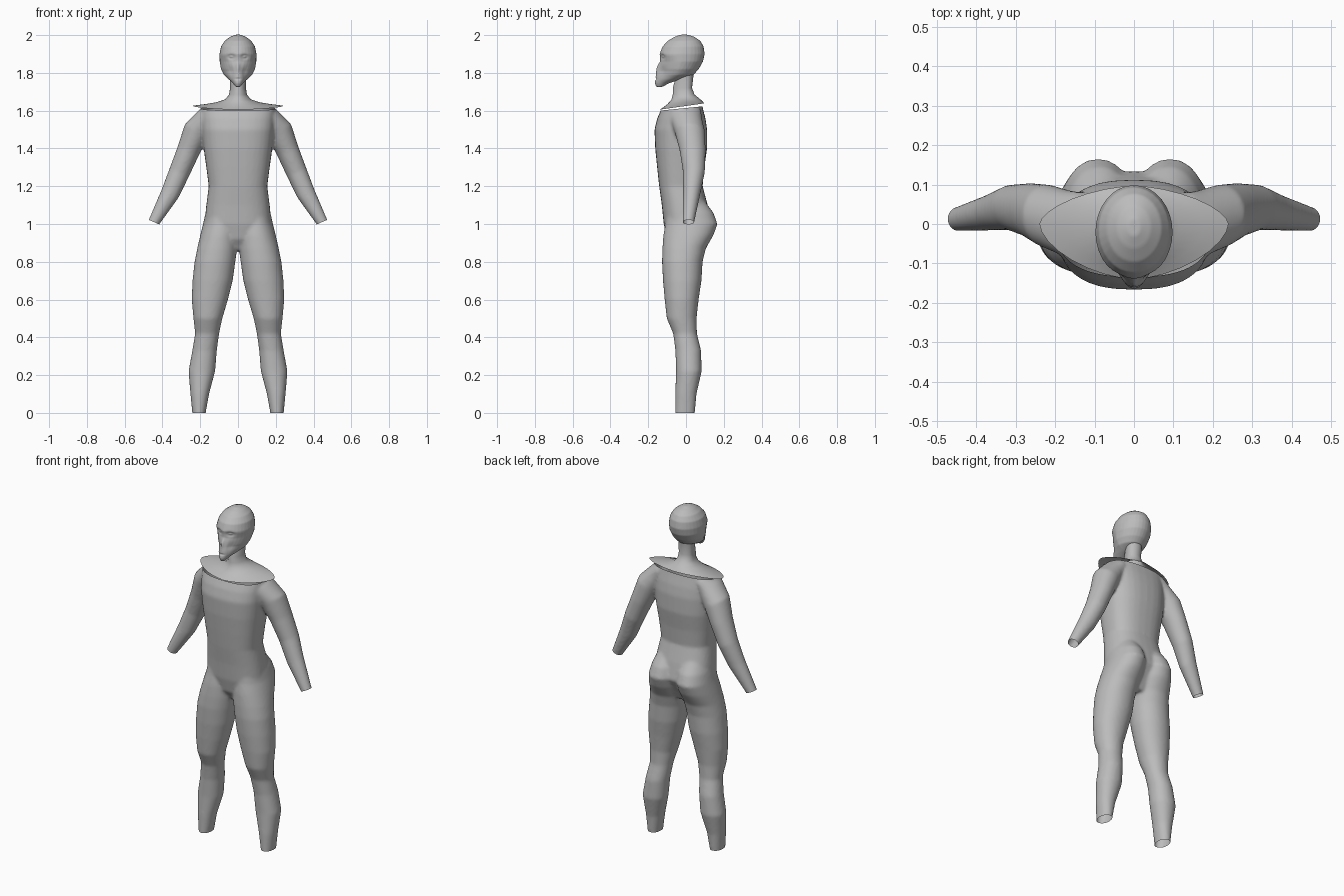
import bpy, bmesh, math
from mathutils import Vector

if "Cube" in bpy.data.objects:
    bpy.data.objects.remove(bpy.data.objects["Cube"])

SEG = 32
grey = bpy.data.materials.new("plain grey")
grey.diffuse_color = (0.5, 0.5, 0.5, 1)
grey.use_nodes = True
grey.node_tree.nodes["Principled BSDF"].inputs["Base Color"].default_value = grey.diffuse_color


def spow(v, e):
    return math.copysign(abs(v) ** e, v)


def flat_ring(z, cx, rx, yf, yb, y0=None, p=2.0, tilt=0.0):
    """Horizontal superellipse section with separate front and back depth."""
    y0 = (yf + yb) / 2 if y0 is None else y0
    pts = []
    for i in range(SEG):
        a = 2 * math.pi * i / SEG
        s = spow(math.sin(a), 2 / p)
        y = y0 + s * ((yb - y0) if s > 0 else (y0 - yf))
        pts.append(Vector((cx + rx * spow(math.cos(a), 2 / p), y, z + tilt * y)))
    return pts


def tube_rings(path):
    """Sections square to a path of (centre, radius across, radius in y)."""
    out = []
    for i, (c, ra, ry) in enumerate(path):
        d = Vector(path[min(i + 1, len(path) - 1)][0]) - Vector(path[max(i - 1, 0)][0])
        v = d.cross(Vector((0, 1, 0))).normalized()
        out.append([Vector(c) + v * ra * math.cos(2 * math.pi * k / SEG)
                    + Vector((0, ry * math.sin(2 * math.pi * k / SEG), 0))
                    for k in range(SEG)])
    return out


def loft(bm, rings, caps=True):
    vs = [[bm.verts.new(p) for p in r] for r in rings]
    faces = []
    for a, b in zip(vs, vs[1:]):
        for i in range(SEG):
            j = (i + 1) % SEG
            faces.append(bm.faces.new((a[i], a[j], b[j], b[i])))
    if caps:
        faces += [bm.faces.new(vs[0][::-1]), bm.faces.new(vs[-1])]
    bmesh.ops.recalc_face_normals(bm, faces=faces)


def make_object(name, bm):
    me = bpy.data.meshes.new(name)
    bm.to_mesh(me)
    bm.free()
    ob = bpy.data.objects.new(name, me)
    bpy.context.collection.objects.link(ob)
    me.materials.append(grey)
    return ob


def activate(ob):
    bpy.ops.object.select_all(action='DESELECT')
    ob.select_set(True)
    bpy.context.view_layer.objects.active = ob


def fuse(ob, voxel, smooth):
    """Melt overlapping closed volumes into one skin."""
    activate(ob)
    m = ob.modifiers.new("fuse", 'REMESH')
    m.mode = 'VOXEL'
    m.voxel_size = voxel
    s = ob.modifiers.new("soften", 'SMOOTH')
    s.factor = 0.5
    s.iterations = smooth
    for n in ("fuse", "soften"):
        bpy.ops.object.modifier_apply(modifier=n)


def finish(ob):
    activate(ob)
    bpy.ops.object.shade_smooth_by_angle(angle=math.radians(60))


# body: torso, legs and arms
bm = bmesh.new()
torso = [(.86, .05, -.06, .06), (.92, .12, -.10, .09), (1.0, .178, -.118, .135),
         (1.1, .168, -.128, .115), (1.2, .155, -.142, .088), (1.3, .168, -.153, .097),
         (1.4, .182, -.163, .112), (1.5, .192, -.167, .112), (1.56, .195, -.152, .103),
         (1.61, .197, -.13, .09), (1.66, .18, -.11, .08)]
loft(bm, [flat_ring(z, 0, rx, f, b, p=2.5) for z, rx, f, b in torso])
# legs: height, inner x, outer x, front y, back y
leg = [(1.12, .01, .15, -.09, .10), (1.06, .0, .172, -.105, .145), (1.0, -.003, .185, -.11, .167),
       (.94, -.003, .2, -.12, .145), (.87, .004, .216, -.125, .105), (.8, .014, .23, -.127, .088),
       (.7, .028, .241, -.122, .082), (.6, .053, .245, -.113, .067), (.5, .083, .236, -.102, .056),
       (.42, .1, .227, -.068, .058), (.33, .112, .242, -.056, .08), (.22, .121, .262, -.053, .083),
       (.1, .153, .252, -.057, .056), (0, .171, .242, -.057, .047), (-.05, .173, .24, -.057, .045)]
arm = [((.13, 0, 1.6), .05, .08), ((.165, .0, 1.555), .064, .085), ((.22, .02, 1.49), .072, .08),
       ((.262, .035, 1.39), .061, .069), ((.31, .042, 1.275), .056, .058),
       ((.36, .03, 1.16), .05, .046), ((.445, .013, 1.01), .031, .031), ((.475, .008, .95), .027, .028)]
for s in (1, -1):
    loft(bm, [flat_ring(z, s * (i + o) / 2, (o - i) / 2, f, b, p=2.1) for z, i, o, f, b in leg])
    loft(bm, tube_rings([((s * c[0], c[1], c[2]), ra, ry) for c, ra, ry in arm]))
body = make_object("body", bm)
fuse(body, 0.008, 8)

# open the neck, ankles and wrists with straight cuts
bm = bmesh.new()
bm.from_mesh(body.data)


def cut(co, no, keep):
    fs = [f for f in bm.faces if keep(f.calc_center_median())]
    geom = set(fs)
    for f in fs:
        geom.update(f.verts)
        geom.update(f.edges)
    bmesh.ops.bisect_plane(bm, geom=list(geom), plane_co=co, plane_no=no, clear_outer=True)


cut((0, 0, 0), (0, 0, -1), lambda c: c.z < 0.1)
cut((0, 0, 1.614), (0, -.1, 1), lambda c: c.z > 1.5)
for s in (1, -1):
    cut((s * .445, 0, 1.01), (s * .4, 0, -.92), lambda c: c.x * s > 0.38 and c.z < 1.15)
bm.to_mesh(body.data)
bm.free()
finish(body)

# neck flaring into a thin wide collar
bm = bmesh.new()
collar = [(1.79, .043, -.05, .04, 2, 0), (1.72, .042, -.07, .032, 2, 0),
          (1.685, .047, -.07, .045, 2, 0), (1.66, .068, -.078, .072, 2, .05),
          (1.643, .115, -.1, .085, 1.9, .1), (1.632, .18, -.122, .092, 1.75, .13),
          (1.625, .24, -.14, .097, 1.65, .14)]
loft(bm, [flat_ring(z, 0, rx, f, b, y0=0, p=p, tilt=t) for z, rx, f, b, p, t in collar], caps=False)
finish(make_object("neck_collar", bm))

# head
bm = bmesh.new()
skull = [(1.726, .018, -.157, -.125), (1.745, .036, -.165, -.09), (1.765, .057, -.163, -.03),
         (1.79, .077, -.158, .04), (1.82, .09, -.148, .067), (1.86, .097, -.134, .09),
         (1.9, .098, -.14, .099), (1.94, .09, -.124, .093), (1.97, .07, -.096, .076),
         (1.99, .043, -.062, .046), (2.002, .015, -.03, .012)]
loft(bm, [flat_ring(z, 0, rx, f, b) for z, rx, f, b in skull])
head = make_object("head", bm)
fuse(head, 0.004, 5)


def bump(x, z, cx, cz, sx, sz):
    return math.exp(-((x - cx) / sx) ** 2 - ((z - cz) / sz) ** 2)


# face: narrowed jaw, eye sockets, eyes, cheeks, nose and mouth
for v in head.data.vertices:
    x, y, z = v.co
    if y < -0.03:
        ax = abs(x)
        dy = (.013 * bump(ax, z, .036, 1.885, .02, .014) - .008 * bump(ax, z, .036, 1.885, .011, .006)
              + .008 * bump(ax, z, .05, 1.81, .02, .025) - .01 * bump(x, z, 0, 1.83, .013, .03)
              + .006 * bump(x, z, 0, 1.768, .025, .005))
        v.co.y += dy * min(1, (-y - .03) / .04)
        taper = min(1, max(0, (-y - .04) / .1)) * min(1, max(0, (1.89 - z) / .08))
        v.co.x *= 1 - .3 * taper
finish(head)
